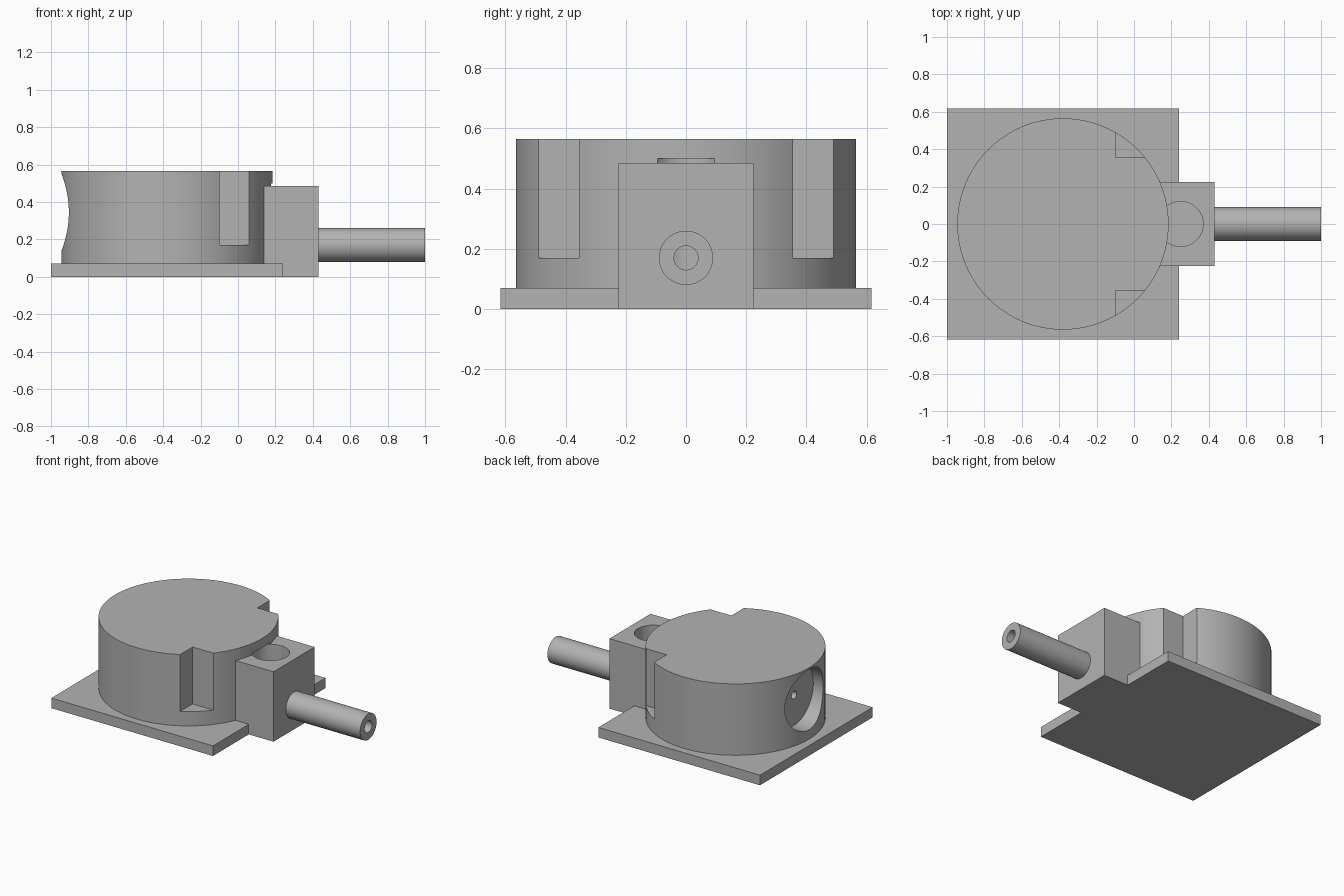
import bpy
import math

cube = bpy.data.objects.get("Cube")
if cube:
    bpy.data.objects.remove(cube, do_unlink=True)

grey = bpy.data.materials.new("plain grey")
grey.use_nodes = True
COLOUR = (0.45, 0.45, 0.45, 1)
grey.diffuse_color = COLOUR
grey.node_tree.nodes["Principled BSDF"].inputs["Base Color"].default_value = COLOUR


def finish(name):
    obj = bpy.context.object
    obj.name = name
    bpy.ops.object.transform_apply(location=True, rotation=True, scale=True)
    obj.data.materials.append(grey)
    return obj


def box(name, x, y, z):
    """Box from (low, high) pairs on each axis."""
    centre = [(a + b) / 2 for a, b in (x, y, z)]
    bpy.ops.mesh.primitive_cube_add(size=1, location=centre)
    bpy.context.object.scale = [b - a for a, b in (x, y, z)]
    return finish(name)


def upright_cylinder(name, x, radius, z, sides=96):
    bpy.ops.mesh.primitive_cylinder_add(
        vertices=sides, radius=radius, depth=z[1] - z[0], location=(x, 0, sum(z) / 2))
    return finish(name)


def level_cylinder(name, x, radius, z, sides=64):
    bpy.ops.mesh.primitive_cylinder_add(
        vertices=sides, radius=radius, depth=x[1] - x[0],
        location=(sum(x) / 2, 0, z), rotation=(0, math.pi / 2, 0))
    return finish(name)


def cut(obj, cutters):
    bpy.context.view_layer.objects.active = obj
    for cutter in cutters:
        mod = obj.modifiers.new("cut", "BOOLEAN")
        mod.operation = "DIFFERENCE"
        mod.solver = "EXACT"
        mod.object = cutter
        bpy.ops.object.modifier_apply(modifier=mod.name)


# Solid parts
plate = box("base_plate", (-1, 0.24), (-0.617, 0.617), (0, 0.07))
drum = upright_cylinder("drum", -0.38, 0.565, (0.065, 0.565), 128)
block = box("outlet_block", (0.1, 0.43), (-0.225, 0.225), (0, 0.485))
pipe = level_cylinder("outlet_pipe", (0.4, 1), 0.09, 0.17)

# Cutters: side notches, round side pocket, passages and block well
notches = [box("notch_cutter", (-0.1, 0.3), sorted((s * 0.355, s * 0.7)), (0.17, 0.7))
           for s in (-1, 1)]
pocket = level_cylinder("pocket_cutter", (-1.1, -0.83), 0.21, 0.345)
passage = level_cylinder("passage_cutter", (-0.9, 0.25), 0.027, 0.345, 32)
well = upright_cylinder("well_cutter", 0.25, 0.12, (0.08, 0.5), 64)
bore = level_cylinder("bore_cutter", (0.25, 1.1), 0.04, 0.17, 32)

cut(drum, notches + [pocket, passage, well])
cut(block, [passage, well, bore])
cut(pipe, [bore])

for cutter in notches + [pocket, passage, well, bore]:
    bpy.data.objects.remove(cutter, do_unlink=True)

# Smooth curved walls, keep the edges sharp
bpy.ops.object.select_all(action="DESELECT")
for part in (drum, block, pipe):
    part.select_set(True)
bpy.context.view_layer.objects.active = drum
bpy.ops.object.shade_smooth_by_angle(angle=math.radians(30))
